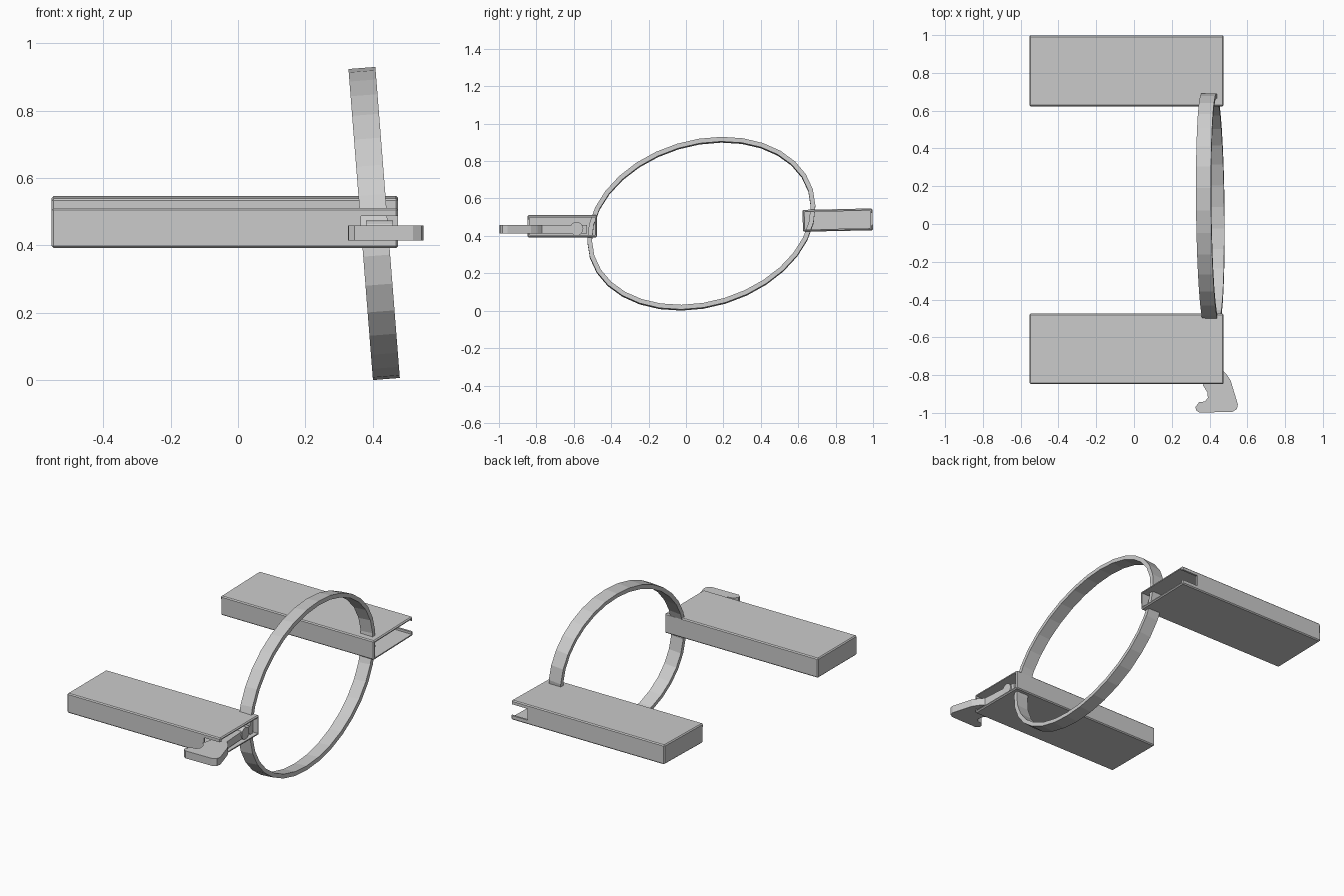
import bpy, bmesh, math
from mathutils import Matrix, Vector

if "Cube" in bpy.data.objects:
    bpy.data.objects.remove(bpy.data.objects["Cube"])


def add_object(name, bm):
    bmesh.ops.recalc_face_normals(bm, faces=bm.faces[:])
    mesh = bpy.data.meshes.new(name)
    bm.to_mesh(mesh)
    bm.free()
    ob = bpy.data.objects.new(name, mesh)
    bpy.context.collection.objects.link(ob)
    return ob


def box(name, lo, hi, bevel=0.0):
    bm = bmesh.new()
    lo, hi = Vector(lo), Vector(hi)
    m = Matrix.Translation((lo + hi) / 2) @ Matrix.Diagonal((*(hi - lo), 1))
    bmesh.ops.create_cube(bm, size=1, matrix=m)
    if bevel:
        bmesh.ops.bevel(bm, geom=bm.edges[:], offset=bevel, segments=1,
                        affect='EDGES')
    return add_object(name, bm)


def prism(name, points, z0, z1):
    bm = bmesh.new()
    face = bm.faces.new([bm.verts.new((x, y, z0)) for x, y in points])
    res = bmesh.ops.extrude_face_region(bm, geom=[face])
    verts = [g for g in res['geom'] if isinstance(g, bmesh.types.BMVert)]
    bmesh.ops.translate(bm, verts=verts, vec=(0, 0, z1 - z0))
    return add_object(name, bm)


# Hollow side cases, open at the +x end with a slot in the outer wall
def case(name, y0, y1, z0, z1, side, tilt):
    t = 0.012
    shell = box(name, (-0.553, y0, z0), (0.475, y1, z1), 0.006)
    outer = y1 if side > 0 else y0
    zm = (z0 + z1) / 2
    cutters = [
        box(name + "_hollow_cutter", (-0.54, y0 + t, z0 + t), (0.6, y1 - t, z1 - t)),
        box(name + "_slot_cutter", (0.365, outer - 0.03, zm - 0.033),
            (0.6, outer + 0.03, zm + 0.035)),
    ]
    pivot = Matrix.Translation((0, (y0 + y1) / 2, zm))
    rot = pivot @ Matrix.Rotation(tilt, 4, 'X') @ pivot.inverted()
    for ob in [shell] + cutters:
        ob.data.transform(rot)
    for c in cutters:
        mod = shell.modifiers.new("cut", 'BOOLEAN')
        mod.operation = 'DIFFERENCE'
        mod.solver = 'EXACT'
        mod.object = c
        c.hide_render = True
        c.hide_viewport = True


case("back_case", 0.624, 0.998, 0.426, 0.543, 1, math.radians(1.2))
case("front_case", -0.848, -0.475, 0.392, 0.511, -1, 0)

# Leaning elliptical hoop
N, a, b, thick, half = 32, 0.623, 0.445, 0.025, 0.04
turn = Matrix.Rotation(math.radians(17), 4, 'X')
lean = Matrix.Rotation(math.radians(-4.5), 4, 'Y')
place = Matrix.Translation((0.404, 0.082, 0.465)) @ lean @ turn
bm = bmesh.new()
rings = []
for i in range(N):
    ang = 2 * math.pi * i / N
    rings.append([bm.verts.new(place @ Vector((x, (a - d) * math.cos(ang),
                                               (b - d) * math.sin(ang))))
                  for x, d in ((-half, 0), (half, 0), (half, thick), (-half, thick))])
for i in range(N):
    p, q = rings[i], rings[(i + 1) % N]
    for k in range(4):
        bm.faces.new((p[k], p[(k + 1) % 4], q[(k + 1) % 4], q[k]))
add_object("hoop", bm)

# Latch lever: arm inside the slot, bent finger tab outside
prism("latch_lever", [
    (0.38, -0.53), (0.45, -0.53), (0.465, -0.77), (0.49, -0.795), (0.512, -0.83),
    (0.55, -0.955), (0.545, -0.98), (0.52, -0.995), (0.345, -0.998),
    (0.328, -0.985), (0.326, -0.968), (0.345, -0.943), (0.375, -0.94),
    (0.391, -0.92), (0.388, -0.89), (0.365, -0.855), (0.38, -0.80)],
    0.414, 0.459)

# Round catch at the inner end of the lever
bm = bmesh.new()
bmesh.ops.create_cone(bm, cap_ends=True, segments=16, radius1=0.036, radius2=0.036,
                      depth=0.08, matrix=Matrix.Translation((0.42, -0.585, 0.438))
                      @ Matrix.Rotation(math.pi / 2, 4, 'Y'))
add_object("latch_catch", bm)
